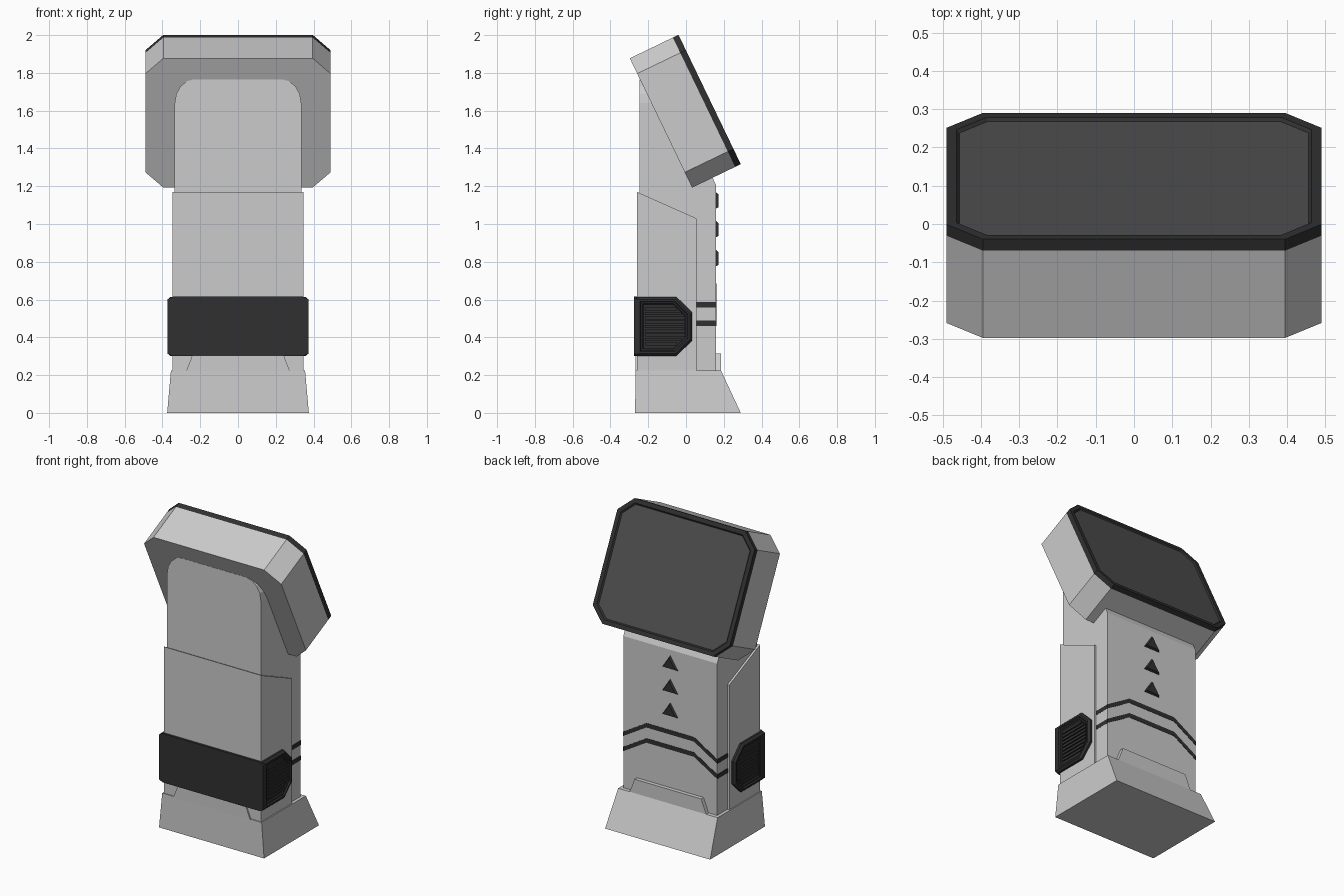
import bpy, bmesh
from math import sin, cos, pi
from mathutils import Vector, Matrix

if "Cube" in bpy.data.objects:
    bpy.data.objects.remove(bpy.data.objects["Cube"])


def material(name, v):
    m = bpy.data.materials.new(name)
    m.diffuse_color = (v, v, v, 1)
    m.use_nodes = True
    m.node_tree.nodes["Principled BSDF"].inputs["Base Color"].default_value = m.diffuse_color
    return m


DARK = material("dark_trim", 0.03)
SCREEN = material("screen_glass", 0.075)


def finish(name, bm, *mats):
    me = bpy.data.meshes.new(name)
    bm.to_mesh(me)
    bm.free()
    for m in mats:
        me.materials.append(m)
    ob = bpy.data.objects.new(name, me)
    bpy.context.collection.objects.link(ob)
    return ob


def frame(u, v, w, o=(0, 0, 0)):
    """Matrix taking profile axes u, v and depth axis w to world space."""
    m = Matrix((u, v, w)).transposed().to_4x4()
    m.translation = Vector(o)
    return m


ALONG_X = frame((0, 1, 0), (0, 0, 1), (1, 0, 0))
ALONG_Y = frame((1, 0, 0), (0, 0, 1), (0, 1, 0))
ALONG_Z = frame((1, 0, 0), (0, 1, 0), (0, 0, 1))


def prism(pts, a, b, m, end=None):
    """Loft profile from depth a to b (optional other end profile); returns bmesh and end cap."""
    bm = bmesh.new()
    lo = [bm.verts.new(m @ Vector((x, y, a))) for x, y in pts]
    hi = [bm.verts.new(m @ Vector((x, y, b))) for x, y in (end or pts)]
    n = len(pts)
    bm.faces.new(lo)
    cap = bm.faces.new(hi)
    for i in range(n):
        j = (i + 1) % n
        bm.faces.new((lo[i], lo[j], hi[j], hi[i]))
    bmesh.ops.recalc_face_normals(bm, faces=bm.faces)
    return bm, cap


def inset(bm, face, thickness, depth):
    bmesh.ops.inset_individual(bm, faces=[face], thickness=thickness, depth=depth,
                               use_even_offset=True)


def rect(x0, x1, y0, y1):
    return [(x0, y0), (x1, y0), (x1, y1), (x0, y1)]


def octagon(x, y, cx, cy):
    return [(x, -y + cy), (x, y - cy), (x - cx, y), (-x + cx, y),
            (-x, y - cy), (-x, -y + cy), (-x + cx, -y), (x - cx, -y)]


# Base: tapered plinth with trapezoid tabs front and back
bm, _ = prism(rect(-.375, .375, -.27, .29), 0, .225, ALONG_Z, rect(-.355, .355, -.266, .185))
finish("base", bm)
tab = [(-.275, .22), (.275, .22), (.238, .315), (-.238, .315)]
for name, a, b in (("base_front_tab", -.268, -.24), ("base_back_tab", .15, .185)):
    finish(name, prism(tab, a, b, ALONG_Y)[0])

# Tilted head axes: up along the screen, and outward normal
up = Vector((0, -.434, .901)).normalized()
out = Vector((0, .901, .434)).normalized()
HEAD = frame((1, 0, 0), up, out, (0, -.1325, 1.535))

# Column: rounded top, cut off inside the head
r = .105
arc = [(.335 - r + r * cos(t * pi / 8), 1.766 - 1.2 * r + 1.2 * r * sin(t * pi / 8)) for t in range(5)]
outline = [(-.335, .2), (.335, .2)] + arc + [(-x, z) for x, z in reversed(arc)]
bm, _ = prism(outline, -.245, .16, ALONG_Y)
cut = bmesh.ops.bisect_plane(bm, geom=bm.verts[:] + bm.edges[:] + bm.faces[:],
                             plane_co=HEAD @ Vector((0, 0, .12)), plane_no=out, clear_outer=True)
bmesh.ops.holes_fill(bm, edges=[e for e in bm.edges if e.is_boundary])
bmesh.ops.recalc_face_normals(bm, faces=bm.faces)
finish("column", bm)

# Sleeve around the front of the column
finish("sleeve", prism([(-.26, .2), (.055, .2), (.055, 1.03), (-.26, 1.17)], -.348, .348, ALONG_X)[0])

# Head housing, bezel and recessed screen
octo = octagon(.49, .38, .095, .09)
finish("head_housing", prism(octo, 0, .253, HEAD)[0])
bm, cap = prism(octo, .253, .286, HEAD)
inset(bm, cap, .026, 0)
inset(bm, cap, .008, -.008)
cap.material_index = 1
finish("screen_bezel", bm, DARK, SCREEN)

# Belt: front plate plus stepped side pads with grille slats
plate = [(x, z + .4575) for x, z in octagon(.372, .1575, .027, .013)]
finish("belt_front", prism(plate, -.275, -.25, ALONG_Y)[0], DARK)
pad = [(-.265, .302), (-.05, .302), (.033, .384), (.033, .531), (-.05, .613), (-.265, .613)]
for side, s in (("right", 1), ("left", -1)):
    bm, cap = prism(pad, s * .33, s * .36, ALONG_X)
    inset(bm, cap, .012, .012)
    inset(bm, cap, .010, 0)
    inset(bm, cap, .005, -.008)
    inset(bm, cap, .008, 0)
    inset(bm, cap, .005, -.006)
    finish("belt_pad_" + side, bm, DARK)
    for i in range(9):
        z = .4575 + (i - 4) * .023
        y = -.005 - max(0, abs(z - .4575) - .05)
        slat = rect(-.218, y, z - .008, z + .008)
        finish("grille_slat_" + side, prism(slat, s * .35, s * .366, ALONG_X)[0], DARK)

# Bent stripes wrapping the back and its sides
for z in (.558, .46):
    path = [(-.337, z), (-.17, z + .1), (.17, z + .1), (.337, z)]
    band = path + [(x, h + .028) for x, h in reversed(path)]
    finish("back_stripe", prism(band, .05, .162, ALONG_Y)[0], DARK)

# Raised arrow markers on the back
for z in (.775, .928, 1.08):
    foot = [(-.06, z), (.06, z), (0, z + .092)]
    top = [(-.045, z + .009), (.045, z + .009), (0, z + .076)]
    finish("arrow_marker", prism(foot, .155, .173, ALONG_Y, top)[0], DARK)
